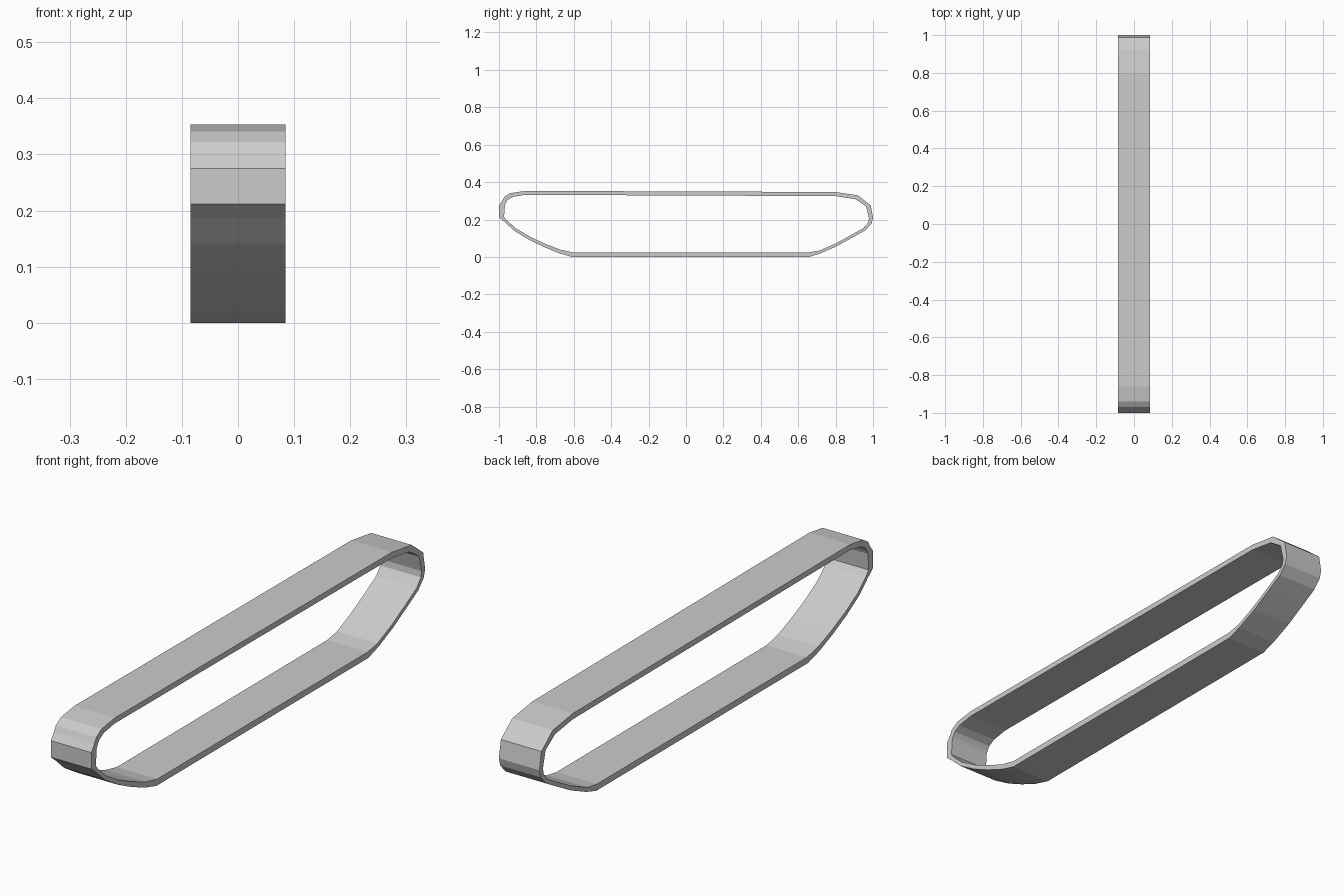
import bpy, bmesh

HALF_WIDTH = 0.085

# Belt stations around the loop: outer (y, z), inner (y, z)
STATIONS = [
    (-0.86, 0.353, -0.86, 0.332),
    (0.80, 0.347, 0.80, 0.325),
    (0.92, 0.329, 0.905, 0.309),
    (0.965, 0.293, 0.945, 0.282),
    (0.988, 0.275, 0.963, 0.270),
    (1.00, 0.208, 0.978, 0.208),
    (0.992, 0.178, 0.975, 0.185),
    (0.96, 0.143, 0.95, 0.155),
    (0.90, 0.109, 0.89, 0.121),
    (0.81, 0.059, 0.802, 0.073),
    (0.72, 0.019, 0.714, 0.034),
    (0.66, 0.000, 0.655, 0.024),
    (-0.61, 0.000, -0.605, 0.024),
    (-0.68, 0.020, -0.673, 0.039),
    (-0.76, 0.053, -0.752, 0.070),
    (-0.84, 0.092, -0.832, 0.107),
    (-0.92, 0.141, -0.910, 0.153),
    (-0.97, 0.187, -0.957, 0.195),
    (-1.00, 0.212, -0.973, 0.214),
    (-1.00, 0.275, -0.968, 0.277),
    (-0.982, 0.300, -0.963, 0.289),
    (-0.97, 0.322, -0.953, 0.305),
    (-0.94, 0.341, -0.925, 0.321),
]

# Continuous belt: four corners per station, bridged into a ring
bm = bmesh.new()
rings = []
for oy, oz, iy, iz in STATIONS:
    rings.append([bm.verts.new(p) for p in (
        (-HALF_WIDTH, oy, oz), (HALF_WIDTH, oy, oz),
        (HALF_WIDTH, iy, iz), (-HALF_WIDTH, iy, iz))])
for i, a in enumerate(rings):
    b = rings[(i + 1) % len(rings)]
    for j in range(4):
        k = (j + 1) % 4
        bm.faces.new((a[j], a[k], b[k], b[j]))
bmesh.ops.recalc_face_normals(bm, faces=bm.faces)
mesh = bpy.data.meshes.new("track_belt")
bm.to_mesh(mesh)
bm.free()
belt = bpy.data.objects.new("track_belt", mesh)
bpy.context.collection.objects.link(belt)
